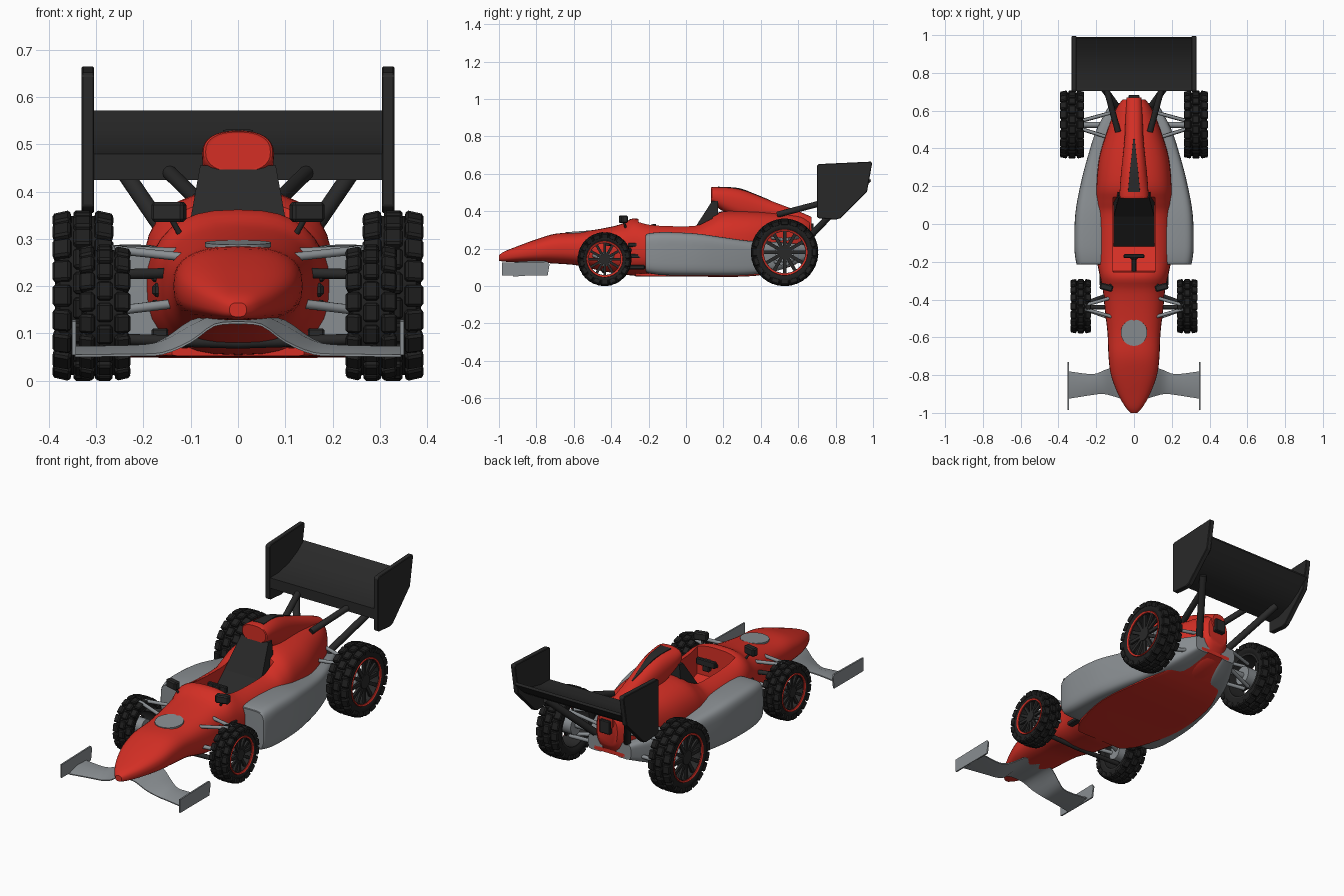
import bpy, bmesh, math
from mathutils import Vector, Matrix

if "Cube" in bpy.data.objects:
    bpy.data.objects.remove(bpy.data.objects["Cube"])

def material(name, rgb):
    m = bpy.data.materials.new(name)
    m.diffuse_color = (*rgb, 1)
    m.use_nodes = True
    m.node_tree.nodes["Principled BSDF"].inputs["Base Color"].default_value = m.diffuse_color
    return m

RED = material("red paint", (0.66, 0.028, 0.018))
GREY = material("grey paint", (0.25, 0.27, 0.285))
BLACK = material("black trim", (0.022, 0.022, 0.022))
RUBBER = material("tyre rubber", (0.014, 0.014, 0.014))

def finish(bm, name, mat, smooth=35, bevel=0):
    bmesh.ops.recalc_face_normals(bm, faces=bm.faces)
    me = bpy.data.meshes.new(name)
    bm.to_mesh(me)
    bm.free()
    me.materials.append(mat)
    ob = bpy.data.objects.new(name, me)
    bpy.context.collection.objects.link(ob)
    if bevel:
        b = ob.modifiers.new("bevel", 'BEVEL')
        b.width, b.segments = bevel, 1
    if smooth:
        shade(ob, smooth)
    return ob

def shade(ob, angle):
    bpy.ops.object.select_all(action='DESELECT')
    ob.select_set(True)
    bpy.context.view_layer.objects.active = ob
    bpy.ops.object.shade_smooth_by_angle(angle=math.radians(angle))

def skin(name, rings, mat, smooth=35, closed=False, bevel=0):
    """Bridge a row of equal point rings; cap the ends unless closed."""
    bm = bmesh.new()
    vs = [[bm.verts.new(p) for p in r] for r in rings]
    n = len(vs[0])
    for a, b in zip(vs, vs[1:] + (vs[:1] if closed else [])):
        for i in range(n):
            bm.faces.new((a[i], a[(i + 1) % n], b[(i + 1) % n], b[i]))
    if not closed:
        bm.faces.new(vs[0])
        bm.faces.new(vs[-1])
    return finish(bm, name, mat, smooth, bevel)

def spline(rows, steps=4):
    """Smooth curve through rows of numbers."""
    out = []
    for i in range(len(rows) - 1):
        p = [Vector(rows[min(max(i + k, 0), len(rows) - 1)]) for k in (-1, 0, 1, 2)]
        for s in range(steps):
            t = s / steps
            out.append(0.5 * (2 * p[1] + (p[2] - p[0]) * t + (2 * p[0] - 5 * p[1] + 4 * p[2] - p[3]) * t * t
                              + (3 * p[1] - p[0] - 3 * p[2] + p[3]) * t ** 3))
    return out + [Vector(rows[-1])]

def loft(name, rows, mat, e=2.6, n=32, smooth=35, side=1):
    """Rows (y, x_min, x_max, z_bottom, z_top) skinned with rounded sections."""
    rings = []
    for y, x0, x1, z0, z1 in (tuple(r) for r in spline([Vector(r) for r in rows])):
        ring = []
        for k in range(n):
            a = 2 * math.pi * k / n
            c, s = math.cos(a), math.sin(a)
            u = math.copysign(abs(c) ** (2 / e), c)
            v = math.copysign(abs(s) ** (2 / e), s)
            ring.append((side * ((x0 + x1) / 2 + u * (x1 - x0) / 2), y, (z0 + z1) / 2 + v * (z1 - z0) / 2))
        rings.append(ring)
    return skin(name, rings, mat, smooth)

def sym(rows):
    return [(y, -w, w, a, b) for y, w, a, b in rows]

def tube(name, p, q, r, mat, n=12):
    p, q = Vector(p), Vector(q)
    bm = bmesh.new()
    bmesh.ops.create_cone(bm, cap_ends=True, segments=n, radius1=r, radius2=r, depth=(q - p).length,
                          matrix=Matrix.Translation((p + q) / 2) @ (q - p).to_track_quat('Z', 'Y').to_matrix().to_4x4())
    return finish(bm, name, mat)

def box(name, c, size, mat, bevel=0.004, rot=None):
    bm = bmesh.new()
    m = Matrix.Translation(c) @ (rot or Matrix()) @ Matrix.Diagonal((*size, 1))
    bmesh.ops.create_cube(bm, size=1, matrix=m)
    return finish(bm, name, mat, 0, bevel)

def prism(name, yz, x0, x1, mat, bevel=0, smooth=0):
    return skin(name, [[(x, y, z) for y, z in yz] for x in (x0, x1)], mat, smooth, bevel=bevel)

# main body, with the cockpit cut out
body = loft("body", sym([
    (-1.0, .018, .135, .165), (-.97, .045, .13, .185), (-.9, .085, .128, .213), (-.8, .122, .125, .25),
    (-.7, .135, .12, .279), (-.58, .14, .11, .288), (-.45, .155, .08, .307), (-.35, .165, .065, .33),
    (-.28, .18, .055, .362), (-.2, .195, .055, .342), (-.1, .2, .055, .333), (.05, .2, .055, .335),
    (.12, .2, .055, .365), (.2, .2, .055, .4), (.35, .185, .06, .4), (.5, .14, .085, .388),
    (.61, .095, .13, .375), (.66, .06, .2, .35)]), RED)
cutter = prism("cockpit_cutter", [(-.26, .6), (-.25, .2), (-.1, .14), (.1, .14), (.16, .46), (.16, .6)], -.11, .11, RED)
cutter.hide_render = True
mod = body.modifiers.new("cockpit", 'BOOLEAN')
mod.operation, mod.object = 'DIFFERENCE', cutter
bpy.context.view_layer.objects.active = body
bpy.ops.object.modifier_apply(modifier="cockpit")
bpy.data.objects.remove(cutter)
shade(body, 35)

# airbox ridge and its dark top panel
ridge = [(.135, .06, .445, .522), (.15, .076, .43, .529), (.28, .068, .36, .521), (.45, .05, .34, .457),
         (.6, .045, .3, .4), (.67, .04, .28, .37)]
loft("engine_cover", sym(ridge), RED, 2.4)
loft("engine_cover_panel", sym([(.17, .032, .522, .531), (.28, .022, .515, .524), (.36, .013, .487, .496),
                                (.45, .004, .45, .459)]), BLACK, 8, 16)

# seat with tapered headrest
seat = [(-.12, .155, .108), (.04, .3, .108), (.14, .455, .08), (.17, .455, .08), (.17, .155, .108)]
skin("seat", [[(s * w, y, z) for y, z, w in seat] for s in (-1, 1)], BLACK, 0)

# steering wheel
box("steering_wheel", (0, -.17, .315), (.11, .02, .035), BLACK)
box("steering_hub", (0, -.175, .3), (.04, .025, .06), BLACK)
tube("steering_column", (0, -.27, .26), (0, -.175, .305), .012, BLACK)

# floor
loft("floor", sym([(-.27, .14, .052, .07), (-.18, .2, .05, .068), (.05, .25, .05, .068), (.3, .225, .05, .068),
                   (.45, .175, .07, .09), (.64, .09, .145, .165)]), RED, 8, 24)

# nose disc
bm = bmesh.new()
bmesh.ops.create_cone(bm, cap_ends=True, segments=40, radius1=.07, radius2=.07, depth=.009,
                      matrix=Matrix.Translation((0, -.575, .288)) @ Matrix.Rotation(.07, 4, 'X'))
finish(bm, "nose_disc", GREY)

# front wing: (x, y front, y back, z front, z back), gull shaped
half = [(0, -.93, -.74, .125, .125), (.05, -.93, -.74, .12, .133), (.1, -.915, -.755, .085, .125),
        (.16, -.9, -.775, .06, .085), (.22, -.905, -.795, .057, .07), (.345, -.925, -.78, .055, .068)]
half = [tuple(v) for v in spline([Vector(h) for h in half], 3)]
full = [(-h[0], *h[1:]) for h in half[:0:-1]] + half
skin("front_wing", [[(x, a, za), (x, (a + b) / 2, (za + zb) / 2 + .012), (x, b, zb + .003), (x, b, zb - .003),
                     (x, (a + b) / 2, (za + zb) / 2 - .006), (x, a, za - .005)] for x, a, b, za, zb in full], GREY, 40)

# rear wing plane
prism("rear_wing", [(.703, .425), (.703, .48), (.78, .482), (.86, .5), (.93, .532), (.985, .572), (.99, .56),
                    (.93, .5), (.86, .455), (.78, .425)], -.31, .31, BLACK, smooth=35)
box("rear_light", (0, .668, .3), (.06, .03, .07), BLACK)

for s in (1, -1):
    tag = "right" if s > 0 else "left"
    # wing end plates and struts
    prism(tag + "_front_endplate", [(-.985, .055), (-.985, .125), (-.74, .13), (-.73, .115), (-.74, .055)],
          s * .343, s * .351, GREY)
    prism(tag + "_rear_endplate", [(.70, .37), (.70, .645), (.71, .652), (.99, .665), (.995, .655), (.968, .505),
                                   (.825, .362), (.80, .355), (.71, .362)], s * .304, s * .331, BLACK, .003)
    tube(tag + "_lower_strut", (s * .09, .62, .22), (s * .24, .83, .44), .018, BLACK)
    tube(tag + "_upper_strut", (s * .085, .49, .382), (s * .15, .73, .445), .016, BLACK)
    # side pod
    loft(tag + "_side_pod", [(-.215, .15, .298, .085, .268), (-.205, .14, .306, .07, .28), (-.12, .14, .316, .058, .288),
                             (.05, .14, .311, .055, .281), (.2, .13, .285, .055, .26), (.35, .1, .247, .06, .24),
                             (.5, .06, .198, .085, .235), (.64, .04, .125, .14, .22)], GREY, 4.5, 40, side=s)
    # mirror
    box(tag + "_mirror", (s * .146, -.335, .357), (.07, .035, .042), BLACK, .006, Matrix.Rotation(s * .25, 4, 'Z'))
    tube(tag + "_mirror_stalk", (s * .12, -.32, .305), (s * .145, -.335, .35), .006, BLACK)
    # chassis fittings behind the front wheel
    for z in (.1, .16, .22):
        box(tag + "_chassis_fitting", (s * .165, -.265, z), (.035, .09, .022), BLACK)
    box(tag + "_chassis_pod", (s * .166, -.31, .192), (.032, .04, .03), BLACK, .008)
    # suspension: inner and outer points
    for mat, r, p, q in [
            (GREY, .009, (.12, -.39, .272), (.26, -.43, .277)), (GREY, .009, (.12, -.49, .262), (.26, -.45, .277)),
            (GREY, .010, (.12, -.38, .165), (.26, -.43, .148)), (GREY, .010, (.12, -.5, .165), (.26, -.45, .148)),
            (BLACK, .011, (.12, -.37, .228), (.26, -.42, .225)), (BLACK, .012, (0, -.44, .08), (.26, -.44, .088)),
            (GREY, .009, (.08, .44, .26), (.3, .51, .25)), (GREY, .009, (.08, .6, .26), (.3, .54, .25)),
            (GREY, .010, (.08, .44, .14), (.3, .51, .12)), (GREY, .010, (.08, .6, .16), (.3, .54, .12)),
            (GREY, .016, (.05, .525, .18), (.3, .525, .18))]:
        tube(tag + "_suspension_arm", (s * p[0], *p[1:]), (s * q[0], *q[1:]), r, mat)

    # wheels: position along y, centre x, radius, width, rim radius, tread rows
    for part, wy, wx, R, w, rim, rows in (("_front_", -.435, .282, .144, .105, .094, 18),
                                          ("_rear_", .527, .328, .18, .125, .12, 20)):
        name, centre = tag + part, Vector((s * wx, wy, R))

        def lathe(label, prof, mat, n=48):
            skin(name + label, [[centre + Vector((s * x, r * math.cos(a), r * math.sin(a))) for r, x in prof]
                                for a in (2 * math.pi * k / n for k in range(n))], mat, 40, True)
        h = w / 2
        lathe("tyre", [(rim, -h + .012), (rim + .012, -h + .004), (R - .03, -h + .004), (R - .013, -h + .014), (R - .011, 0),
                       (R - .013, h - .014), (R - .03, h - .004), (rim + .012, h - .004), (rim, h - .012)], RUBBER)
        lathe("rim_ring", [(rim - .006, h - .022), (rim - .006, h - .008), (rim + .002, h - .004), (rim + .004, h - .012)], RED)
        lathe("rim_barrel", [(rim - .009, -h + .012), (rim + .002, -h + .012), (rim + .002, h - .012), (rim - .009, h - .012)], BLACK)
        # tread blocks, middle column staggered
        bm = bmesh.new()
        arc = 2 * math.pi * R / rows
        for k in range(rows):
            for col in (-1, 0, 1):
                a = 2 * math.pi * (k + (0 if col else .5)) / rows
                m = (Matrix.Translation(centre) @ Matrix.Rotation(a, 4, 'X')
                     @ Matrix.Translation((col * w * .345, 0, R - .012 - (.006 if col else 0)))
                     @ Matrix.Rotation(col * .22, 4, 'Y')
                     @ Matrix.Diagonal((w * .31, arc * .8, .024 if not col else .03, 1)))
                bmesh.ops.create_cube(bm, size=1, matrix=m)
        finish(bm, name + "tread", RUBBER, 0, .005)
        # spokes and hub
        bm = bmesh.new()
        for k in range(12):
            m = (Matrix.Translation(centre) @ Matrix.Rotation(2 * math.pi * k / 12, 4, 'X')
                 @ Matrix.Translation((s * (h - .022), 0, rim * .55)) @ Matrix.Diagonal((.012, rim * .15, rim * .9, 1)))
            bmesh.ops.create_cube(bm, size=1, matrix=m)
        finish(bm, name + "spokes", BLACK, 0)
        tube(name + "hub", centre + Vector((s * (h - .035), 0, 0)), centre + Vector((s * (h - .012), 0, 0)), rim * .3, BLACK, 24)
        tube(name + "brake_hub", centre - Vector((s * h * .9, 0, 0)), centre + Vector((s * (h - .035), 0, 0)), rim * .42, GREY, 24)
